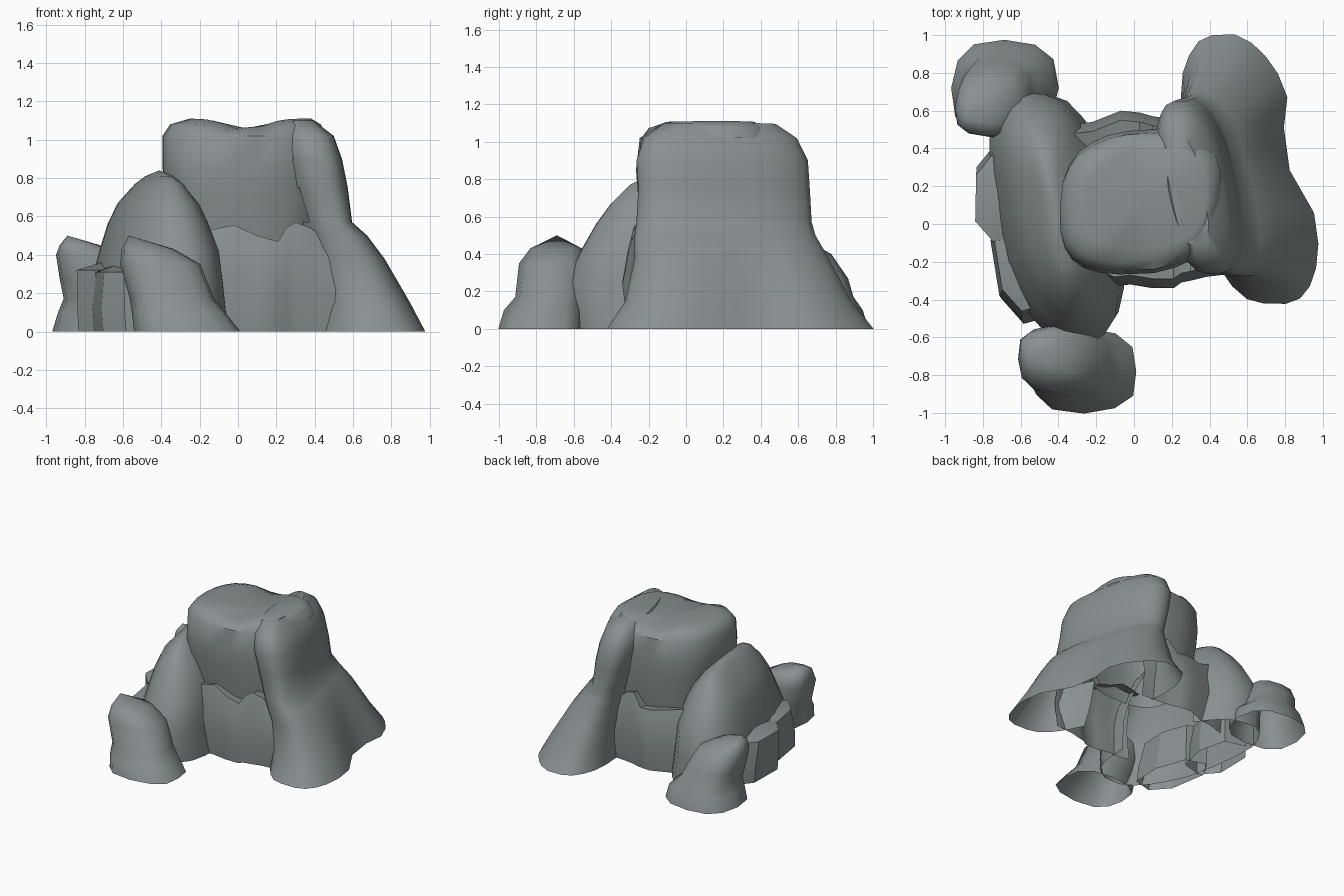
import bpy, bmesh, math, random

random.seed(4)
cube = bpy.data.objects.get("Cube")
if cube:
    bpy.data.objects.remove(cube, do_unlink=True)

stone = bpy.data.materials.new("slate_grey_stone")
stone.use_nodes = True
stone_colour = (0.25, 0.28, 0.285, 1)
stone.diffuse_color = stone_colour
stone.node_tree.nodes["Principled BSDF"].inputs["Base Color"].default_value = stone_colour


def finish(name, bm, angle):
    """Turn a bmesh into a named stone object with sharp edges kept."""
    bmesh.ops.recalc_face_normals(bm, faces=bm.faces)
    mesh = bpy.data.meshes.new(name)
    bm.to_mesh(mesh)
    bm.free()
    mesh.materials.append(stone)
    obj = bpy.data.objects.new(name, mesh)
    bpy.context.collection.objects.link(obj)
    bpy.ops.object.select_all(action='DESELECT')
    obj.select_set(True)
    bpy.context.view_layer.objects.active = obj
    bpy.ops.object.shade_smooth_by_angle(angle=math.radians(angle))


def signed_power(value, power):
    return math.copysign(abs(value) ** power, value)


def bump(value, centre, width):
    return math.exp(-((value - centre) / width) ** 2)


def ring(bm, level, sides, square, shear, rough, shape):
    """One rounded outline: level is height, x low, x high, y low, y high."""
    z, x_low, x_high, y_low, y_high = level
    mid_x, mid_y = (x_low + x_high) / 2, (y_low + y_high) / 2
    half_x, half_y = (x_high - x_low) / 2, (y_high - y_low) / 2
    verts = []
    for i in range(sides):
        a = math.tau * i / sides
        c, s = signed_power(math.cos(a), square), signed_power(math.sin(a), square)
        k = 1 + rough[i]
        x = mid_x + c * half_x * k - shear * s * half_y
        y = mid_y + s * half_y * k
        verts.append(bm.verts.new(shape(x, y, z, c)))
    return verts


def rock(name, levels, apex, sides=20, square=0.8, shear=0.0, rough=0.02, angle=45,
         shape=lambda x, y, z, side: (x, y, z), buried=lambda p: False):
    """Skin a stack of outlines, open below, closed by a fan to the apex."""
    bm = bmesh.new()
    noise = [random.uniform(-rough, rough) for _ in range(sides)]
    rings = [ring(bm, lv, sides, square, shear, noise, shape) for lv in levels]
    for low, high in zip(rings, rings[1:]):
        for i in range(sides):
            j = (i + 1) % sides
            bm.faces.new((low[i], low[j], high[j], high[i]))
    tip = bm.verts.new(apex)
    for i in range(sides):
        bm.faces.new((rings[-1][i], rings[-1][(i + 1) % sides], tip))
    bmesh.ops.recalc_face_normals(bm, faces=bm.faces)
    # Faces swallowed by neighbouring stone are left out
    inside = [f for f in bm.faces if buried(f.calc_center_median())]
    bmesh.ops.delete(bm, geom=inside, context='FACES')
    finish(name, bm, angle)


def panel(name, points, inner_y, outward):
    """Recessed wall: each point is x, top height and y of its face."""
    bm = bmesh.new()
    columns = []
    for x, top, y in points:
        profile = [(y, 0), (y + 0.03 * outward, top * 0.5),
                   (y, top * 0.85), (y - 0.02 * outward, top), (inner_y, top - 0.02)]
        columns.append([bm.verts.new((x, py, pz)) for py, pz in profile])
    for a, b in zip(columns, columns[1:]):
        for i in range(len(a) - 1):
            bm.faces.new((a[i], b[i], b[i + 1], a[i + 1]))
    finish(name, bm, 40)


def dish(x, y, z):
    """Sink the middle of the summit below its rim."""
    return z - 0.06 * bump(x, 0.04, 0.13) if z > 1.03 else z


def waist(x, y, z, side):
    """Pinch the outer flank of the flared foot."""
    pinch = max(0, side) * max(0, 1 - z / 0.6)
    return x - 0.13 * pinch * bump(y, 0.38, 0.2), y, dish(x, y, z)


# Tall buttress with flaring foot
rock("right_buttress", [
    (0, 0.29, 0.93, -0.43, 1.0),
    (0.15, 0.29, 0.86, -0.33, 0.88),
    (0.38, 0.27, 0.73, -0.28, 0.76),
    (0.5, 0.25, 0.64, -0.28, 0.69),
    (0.57, 0.24, 0.56, -0.27, 0.67),
    (0.75, 0.18, 0.54, -0.26, 0.66),
    (0.9, 0.15, 0.51, -0.27, 0.65),
    (1.02, 0.15, 0.47, -0.23, 0.59),
    (1.1, 0.19, 0.37, -0.12, 0.48)],
    (0.27, 0.18, 1.07), sides=26, shear=0.19, rough=0.012, shape=waist,
    buried=lambda p: p.x < 0.38 and -0.17 < p.y < 0.42 and p.z < 1.03)

# Central block with dished top, spanning both recesses
rock("summit_block", [
    (0.42, -0.33, 0.44, -0.21, 0.46),
    (0.55, -0.34, 0.45, -0.23, 0.48),
    (0.72, -0.38, 0.46, -0.25, 0.49),
    (0.85, -0.39, 0.46, -0.26, 0.5),
    (1.02, -0.39, 0.46, -0.24, 0.48),
    (1.08, -0.35, 0.43, -0.2, 0.44),
    (1.11, -0.25, 0.38, -0.13, 0.38)],
    (0.08, 0.14, 1.05), sides=26, square=0.72, shear=-0.06, rough=0.01,
    shape=lambda x, y, z, side: (x, y + 0.06 * (x - 0.1), dish(x, y, z)),
    buried=lambda p: p.z < 1 and p.x > 0.4)

# Lower shoulder ridge leaning from front to back
rock("left_shoulder", [
    (0, -0.73, -0.08, -0.6, 0.7),
    (0.25, -0.73, -0.11, -0.64, 0.7),
    (0.42, -0.69, -0.13, -0.56, 0.66),
    (0.56, -0.65, -0.18, -0.48, 0.58),
    (0.67, -0.6, -0.23, -0.4, 0.5),
    (0.77, -0.51, -0.31, -0.3, 0.4),
    (0.81, -0.46, -0.36, -0.22, 0.3)],
    (-0.41, 0.05, 0.84), sides=22, shear=0.18,
    buried=lambda p: p.x > -0.3 and -0.15 < p.y < 0.4)

# Detached boulders at both ends of the ridge
rock("front_boulder", [
    (0, -0.55, 0.02, -1.0, -0.56),
    (0.1, -0.56, -0.06, -0.97, -0.55),
    (0.17, -0.57, -0.12, -0.91, -0.55),
    (0.35, -0.62, -0.19, -0.89, -0.54),
    (0.43, -0.61, -0.33, -0.83, -0.56)],
    (-0.57, -0.69, 0.5), sides=12, rough=0.03, angle=60)
rock("back_boulder", [
    (0, -0.97, -0.4, 0.46, 0.98),
    (0.1, -0.94, -0.42, 0.46, 0.95),
    (0.17, -0.91, -0.5, 0.46, 0.9),
    (0.27, -0.93, -0.54, 0.45, 0.87),
    (0.4, -0.95, -0.6, 0.46, 0.78),
    (0.45, -0.93, -0.72, 0.48, 0.69)],
    (-0.89, 0.56, 0.5), sides=12, rough=0.03, angle=60)

# Angular ledge stones along the outer side
rock("ledge_stone_back", [
    (0, -0.84, -0.5, -0.12, 0.44),
    (0.12, -0.85, -0.5, -0.12, 0.44),
    (0.32, -0.85, -0.55, -0.1, 0.38)],
    (-0.68, 0.15, 0.37), sides=7, rough=0.02, angle=20)
rock("ledge_stone_front", [
    (0, -0.74, -0.42, -0.54, 0.05),
    (0.12, -0.75, -0.42, -0.52, 0.05),
    (0.31, -0.73, -0.45, -0.47, 0.03)],
    (-0.62, -0.15, 0.36), sides=7, shear=0.15, rough=0.02, angle=20)

# Recessed walls under the summit block
panel("front_recess_wall", [
    (-0.18, 0.52, -0.27), (-0.1, 0.54, -0.3), (-0.02, 0.555, -0.29),
    (0.1, 0.5, -0.31), (0.21, 0.47, -0.31), (0.25, 0.54, -0.28),
    (0.3, 0.57, -0.27), (0.38, 0.54, -0.25), (0.55, 0.4, -0.23)],
    -0.15, -1)
panel("back_recess_wall", [
    (-0.45, 0.5, 0.46), (-0.32, 0.53, 0.5), (-0.22, 0.5, 0.51),
    (-0.07, 0.48, 0.57), (0.03, 0.47, 0.56), (0.1, 0.57, 0.54),
    (0.17, 0.55, 0.53), (0.36, 0.4, 0.52)],
    0.4, 1)
